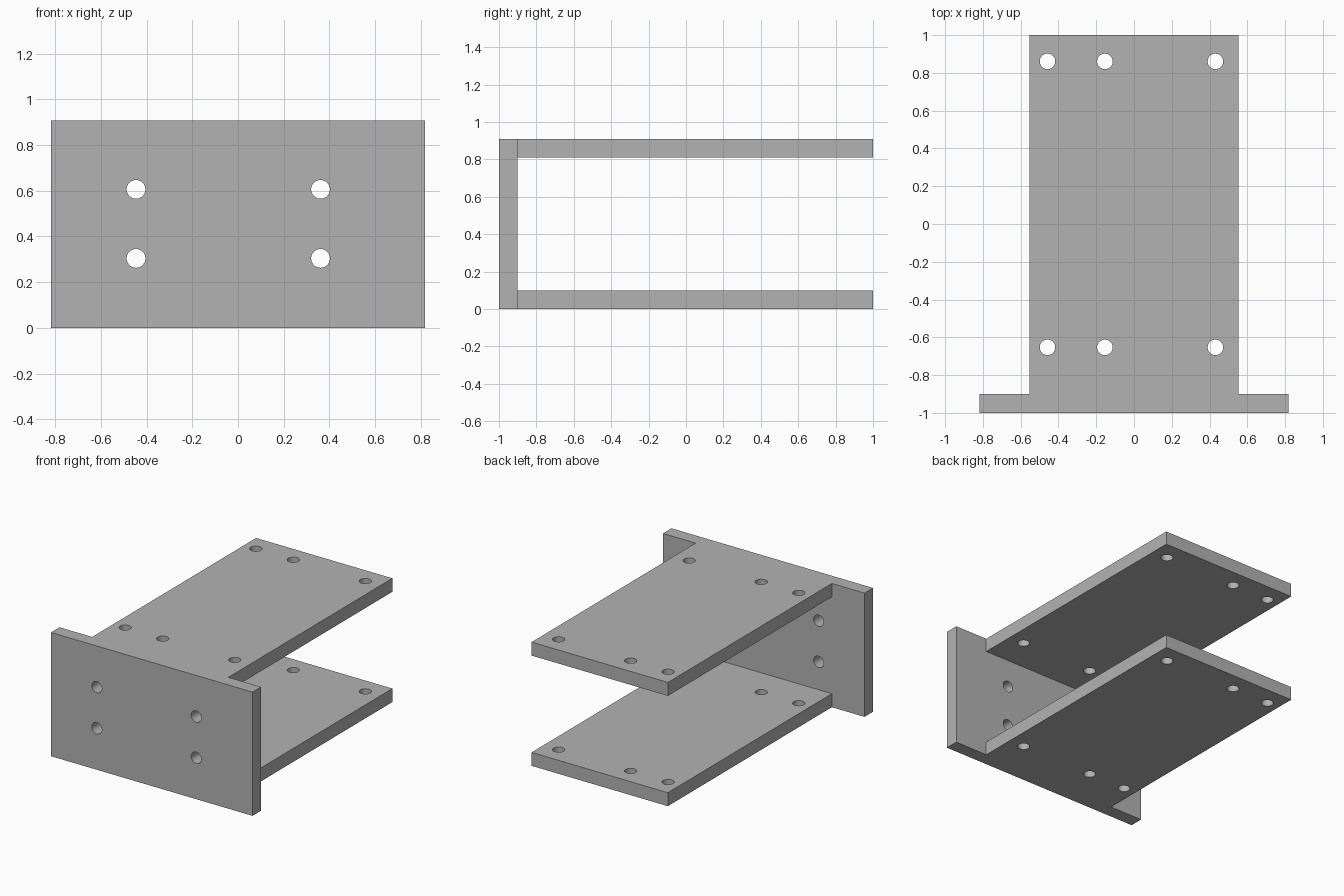
import bpy
import bmesh
from math import radians
from mathutils import Matrix, Vector

cube = bpy.data.objects.get("Cube")
if cube:
    bpy.data.objects.remove(cube, do_unlink=True)

# Overall dimensions
HEIGHT = 0.908
THICK = 0.099
FACE_WIDTH = 1.636
SHELF_WIDTH = 1.106
HOLE_RADIUS = 0.041

grey = bpy.data.materials.new("plain grey")
grey.use_nodes = True
colour = (0.45, 0.45, 0.45, 1)
grey.diffuse_color = colour
grey.node_tree.nodes["Principled BSDF"].inputs["Base Color"].default_value = colour


def add_object(name, bm):
    mesh = bpy.data.meshes.new(name)
    bm.to_mesh(mesh)
    bm.free()
    mesh.materials.append(grey)
    obj = bpy.data.objects.new(name, mesh)
    bpy.context.collection.objects.link(obj)
    return obj


def drilled_plate(name, centre, size, holes, turn=Matrix()):
    """Box with round through holes; turn points the drill along the thickness."""
    bm = bmesh.new()
    bmesh.ops.create_cube(bm, size=1, matrix=Matrix.Translation(centre) @ Matrix.Diagonal((*size, 1)))
    plate = add_object(name, bm)

    bm = bmesh.new()
    for hole in holes:
        bmesh.ops.create_cone(bm, cap_ends=True, segments=48, depth=THICK * 3,
                              radius1=HOLE_RADIUS, radius2=HOLE_RADIUS,
                              matrix=Matrix.Translation(Vector(hole)) @ turn)
    drill = add_object(name + "_drill", bm)
    drill.hide_render = True

    cut = plate.modifiers.new("holes", "BOOLEAN")
    cut.operation = "DIFFERENCE"
    cut.solver = "EXACT"
    cut.object = drill
    bpy.ops.object.select_all(action="DESELECT")
    bpy.context.view_layer.objects.active = plate
    plate.select_set(True)
    bpy.ops.object.modifier_apply(modifier=cut.name)
    bpy.data.objects.remove(drill, do_unlink=True)
    bpy.ops.object.shade_smooth_by_angle(angle=radians(30))


# Upright mounting plate with four holes
face_y = -1 + THICK / 2
drilled_plate("front_plate", (0, face_y, HEIGHT / 2), (FACE_WIDTH, THICK, HEIGHT),
              [(x, face_y, z) for x in (-0.446, 0.361) for z in (0.304, 0.606)],
              Matrix.Rotation(radians(90), 4, "X"))

# Two matching shelves with six holes each
for name, z in (("bottom_shelf", THICK / 2), ("top_shelf", HEIGHT - THICK / 2)):
    drilled_plate(name, (0, THICK / 2, z), (SHELF_WIDTH, 2 - THICK, THICK),
                  [(x, y, z) for x in (-0.458, -0.154, 0.431) for y in (-0.653, 0.861)])
